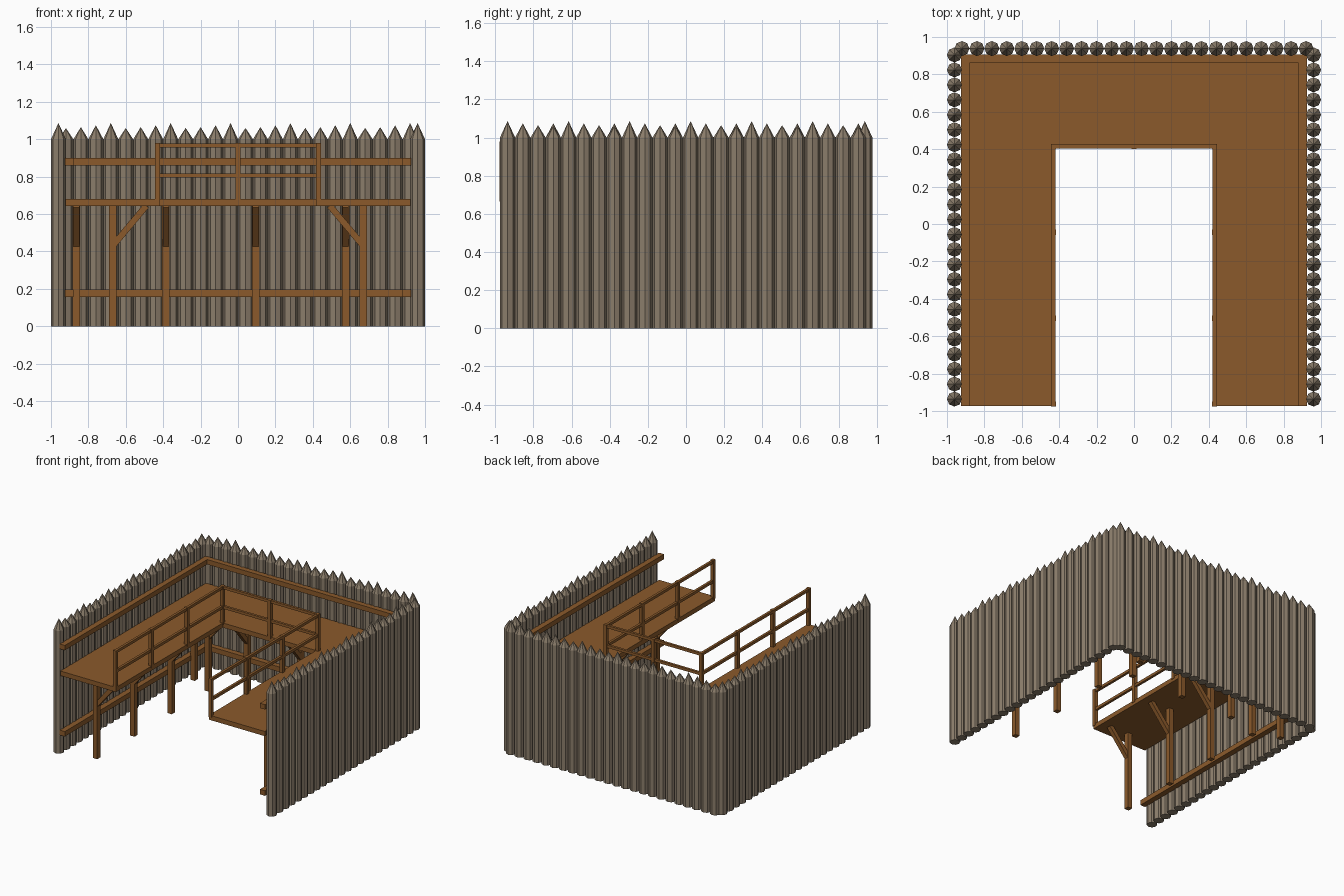
import bpy, bmesh, math
from mathutils import Vector, Matrix

if "Cube" in bpy.data.objects:
    bpy.data.objects.remove(bpy.data.objects["Cube"])


def material(name, rgb):
    m = bpy.data.materials.new(name)
    m.diffuse_color = (*rgb, 1)
    m.use_nodes = True
    m.node_tree.nodes["Principled BSDF"].inputs["Base Color"].default_value = m.diffuse_color
    return m


GREY = material("weathered_log", (0.258, 0.205, 0.147))
BROWN = material("brown_timber", (0.258, 0.102, 0.024))


def finish(name, bm, mat):
    me = bpy.data.meshes.new(name)
    bm.normal_update()
    bm.to_mesh(me)
    bm.free()
    me.materials.append(mat)
    ob = bpy.data.objects.new(name, me)
    bpy.context.collection.objects.link(ob)
    return ob


def add_box(bm, x, y, z):
    """Box given as (min, max) ranges."""
    c = Vector((sum(x) / 2, sum(y) / 2, sum(z) / 2))
    s = (abs(x[1] - x[0]), abs(y[1] - y[0]), abs(z[1] - z[0]), 1)
    bmesh.ops.create_cube(bm, size=1, matrix=Matrix.Translation(c) @ Matrix.Diagonal(s))


def add_bar(bm, a, b, w):
    """Square bar running between two points."""
    a, b = Vector(a), Vector(b)
    d = b - a
    m = Matrix.Translation((a + b) / 2) @ d.to_track_quat('Z', 'Y').to_matrix().to_4x4()
    bmesh.ops.create_cube(bm, size=1, matrix=m @ Matrix.Diagonal((w, w, d.length, 1)))


def add_stake(bm, x, y, tip, r=0.04, n=8):
    """Eight-sided log with a sharpened point."""
    def ring(z):
        return [bm.verts.new((x + r * math.cos(2 * math.pi * i / n),
                              y + r * math.sin(2 * math.pi * i / n), z)) for i in range(n)]
    lo, hi = ring(0), ring(1.0)
    top = bm.verts.new((x, y, tip))
    bm.faces.new(lo[::-1])
    for i in range(n):
        j = (i + 1) % n
        bm.faces.new((lo[i], lo[j], hi[j], hi[i]))
        bm.faces.new((hi[i], hi[j], top))


# Palisade walls: left, right and back rows of sharpened logs
TIPS = (1.06, 1.065, 1.075, 1.087)
rows = {
    "left_palisade": [(-0.96, -0.936 + 0.08 * k, TIPS[(k + 3) % 4]) for k in range(24)],
    "right_palisade": [(0.96, -0.936 + 0.08 * k, TIPS[(23 - k) % 4]) for k in range(24)],
    "back_palisade": [(-0.92 + 0.08 * k, 0.938, TIPS[k % 4]) for k in range(24)],
}
for name, stakes in rows.items():
    bm = bmesh.new()
    for s in stakes:
        add_stake(bm, *s)
    finish(name, bm, GREY)

# Horizontal wall beams, low and high
for name, z in (("lower_wall_beam", (0.157, 0.198)), ("upper_wall_beam", (0.86, 0.90))):
    bm = bmesh.new()
    for s in (-1, 1):
        add_box(bm, sorted((s * 0.88, s * 0.926)), (-0.974, 0.905), z)
    add_box(bm, (-0.88, 0.88), (0.86, 0.905), z)
    finish(name, bm, BROWN)

# U-shaped walkway deck, extruded from its outline
outline = [(-0.922, -0.972), (-0.42, -0.972), (-0.42, 0.405), (0.42, 0.405),
           (0.42, -0.972), (0.922, -0.972), (0.922, 0.905), (-0.922, 0.905)]
bm = bmesh.new()
face = bm.faces.new([bm.verts.new((x, y, 0.642)) for x, y in outline])
ext = bmesh.ops.extrude_face_region(bm, geom=[face])
bmesh.ops.translate(bm, vec=(0, 0, 0.038),
                    verts=[v for v in ext["geom"] if isinstance(v, bmesh.types.BMVert)])
bmesh.ops.recalc_face_normals(bm, faces=bm.faces)
finish("walkway_deck", bm, BROWN)

# Support posts, each with a diagonal brace towards the inner deck edge
STEPS = [-0.865 + 0.48 * k for k in range(4)]
supports = {
    "left_support": [((-0.67, y), (1, 0)) for y in STEPS],
    "right_support": [((0.67, -y), (-1, 0)) for y in STEPS],
    "back_support": [((x, 0.67), (0, -1)) for x in STEPS],
}
for name, posts in supports.items():
    bm, braces = bmesh.new(), bmesh.new()
    for (x, y), (dx, dy) in posts:
        add_box(bm, (x - 0.02, x + 0.02), (y - 0.02, y + 0.02), (0, 0.645))
        add_bar(braces, (x, y, 0.43), (x + 0.18 * dx, y + 0.18 * dy, 0.645), 0.034)
    finish(name + "_posts", bm, BROWN)
    finish(name + "_braces", braces, BROWN)

# Railing along the inner edge: posts and two rails
X, YB, YF = 0.43, 0.415, -0.963
bm = bmesh.new()
spots = [(s * X, YB + (YF - YB) * k / 3) for s in (-1, 1) for k in range(4)] + [(0, YB)]
for x, y in spots:
    add_box(bm, (x - 0.014, x + 0.014), (y - 0.014, y + 0.014), (0.665, 0.98))
finish("railing_posts", bm, BROWN)

for name, z in (("middle_rail", (0.796, 0.818)), ("top_rail", (0.956, 0.978))):
    bm = bmesh.new()
    for s in (-1, 1):
        add_box(bm, (s * X - 0.01, s * X + 0.01), (YF, YB), z)
    add_box(bm, (-X, X), (YB - 0.01, YB + 0.01), z)
    finish(name, bm, BROWN)
